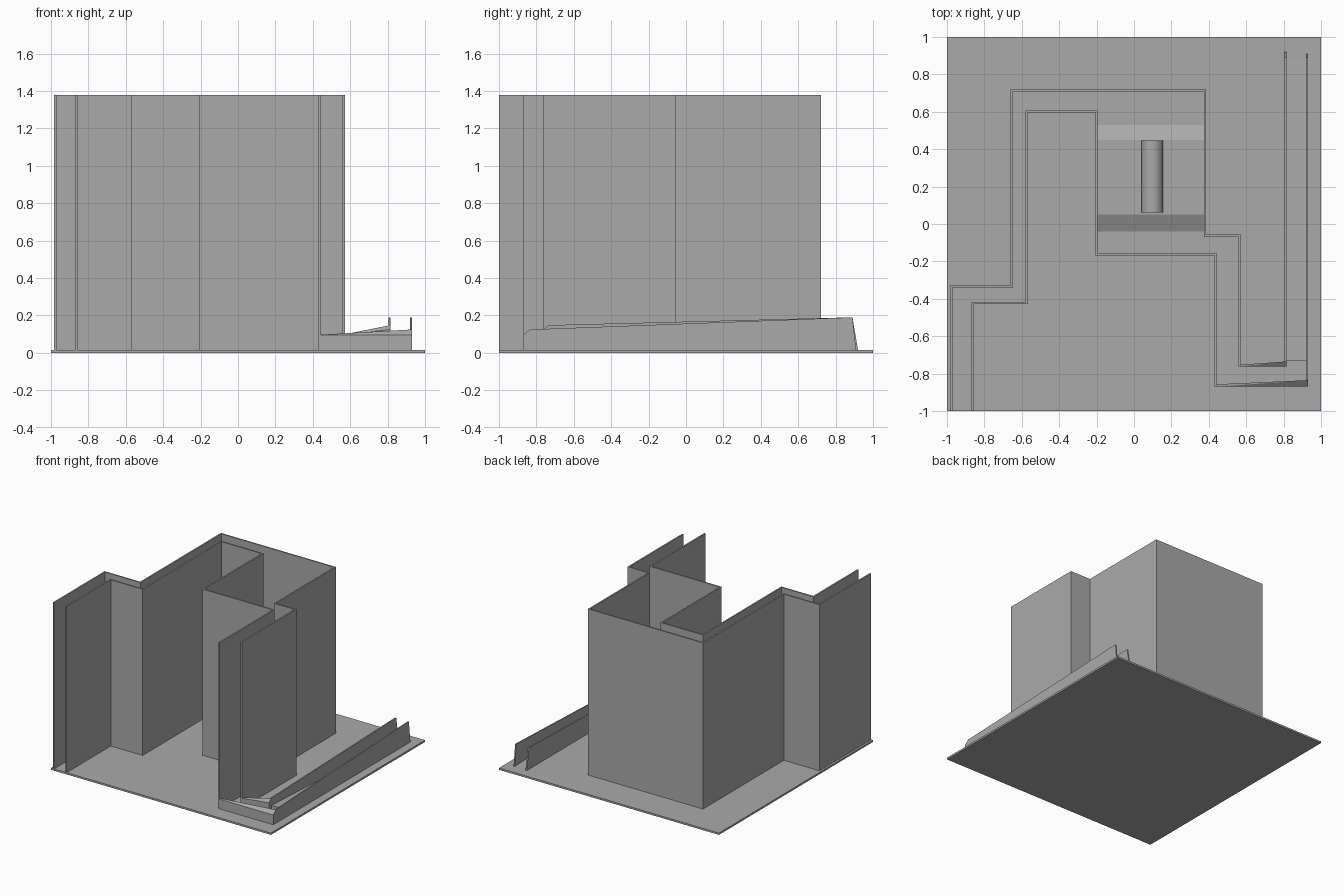
import bpy
import bmesh
import math

if "Cube" in bpy.data.objects:
    bpy.data.objects.remove(bpy.data.objects["Cube"])

GROUND, TOP, THICK = 0.015, 1.38, 0.012

grey = bpy.data.materials.new("plain_grey")
grey.use_nodes = True
grey.diffuse_color = (0.4, 0.4, 0.4, 1)
grey.node_tree.nodes["Principled BSDF"].inputs["Base Color"].default_value = (0.4, 0.4, 0.4, 1)


def finish(bm, name):
    bmesh.ops.recalc_face_normals(bm, faces=bm.faces)
    mesh = bpy.data.meshes.new(name)
    bm.to_mesh(mesh)
    bm.free()
    mesh.materials.append(grey)
    obj = bpy.data.objects.new(name, mesh)
    bpy.context.collection.objects.link(obj)
    return obj


def tall_wall(name, path):
    """Thin wall standing on a plan path."""
    bm = bmesh.new()
    low = [bm.verts.new((x, y, GROUND)) for x, y in path]
    high = [bm.verts.new((x, y, TOP)) for x, y in path]
    for i in range(len(path) - 1):
        bm.faces.new((low[i], low[i + 1], high[i + 1], high[i]))
    obj = finish(bm, name)
    mod = obj.modifiers.new("thickness", "SOLIDIFY")
    mod.thickness = THICK
    mod.offset = 0
    mod.use_even_offset = True
    return obj


def prism(name, profile, x0, x1):
    """Side profile of (y, z) points extruded along x."""
    bm = bmesh.new()
    face = bm.faces.new([bm.verts.new((x0, y, z)) for y, z in profile])
    new = bmesh.ops.extrude_face_region(bm, geom=[face])["geom"]
    bmesh.ops.translate(bm, vec=(x1 - x0, 0, 0),
                        verts=[v for v in new if isinstance(v, bmesh.types.BMVert)])
    return finish(bm, name)


def kerb(name, x0, x1, y, left, right):
    """Low wall with a slanted top; each end is (depth, front height, back height)."""
    bm = bmesh.new()
    for x, (depth, front, back) in ((x0, left), (x1, right)):
        for yy, z in ((y, GROUND), (y + depth, GROUND), (y, front), (y + depth, back)):
            bm.verts.new((x, yy, z))
    bmesh.ops.convex_hull(bm, input=bm.verts)
    bmesh.ops.dissolve_limit(bm, angle_limit=0.01, verts=bm.verts, edges=bm.edges)
    return finish(bm, name)


# Ground plate
prism("ground_plate", [(-1, 0), (1, 0), (1, GROUND), (-1, GROUND)], -1, 1)

# Two tall walls that enclose the winding corridor
tall_wall("outer_wall", [(-.977, -1), (-.977, -.334), (-.654, -.334), (-.654, .715),
                         (.38, .715), (.38, -.063), (.565, -.063), (.565, -.763)])
tall_wall("inner_wall", [(-.863, -1), (-.863, -.422), (-.573, -.422), (-.573, .602),
                         (-.2, .602), (-.2, -.163), (.437, -.163), (.437, -.87)])

# Low walls of the final stretch, rising gently to the back
kerb("front_kerb", .44, .93, -.87, (.013, .095, .097), (.035, .095, .125))
kerb("inner_kerb", .56, .815, -.763, (.01, .095, .097), (.028, .125, .148))
prism("outer_low_wall", [(-.87, GROUND), (-.87, .095), (-.835, .125), (.89, .19), (.91, GROUND)],
      .92, .93)
prism("inner_low_wall", [(-.763, GROUND), (-.763, .125), (-.735, .148), (.89, .19), (.92, GROUND)],
      .804, .815)

# Shallow floor ramp between the low walls
prism("channel_ramp", [(-.73, GROUND), (-.73, .09), (.88, GROUND)], .815, .92)

# Hump across the corridor with a roller lying on it
prism("floor_hump", [(-.04, GROUND), (.05, .055), (.45, .055), (.53, GROUND)], -.194, .374)
bpy.ops.mesh.primitive_cylinder_add(vertices=32, radius=.058, depth=.385,
                                    location=(.098, .253, .065),
                                    rotation=(math.pi / 2, 0, 0))
roller = bpy.context.object
roller.name = "roller"
roller.data.materials.append(grey)
bpy.ops.object.shade_smooth_by_angle()
